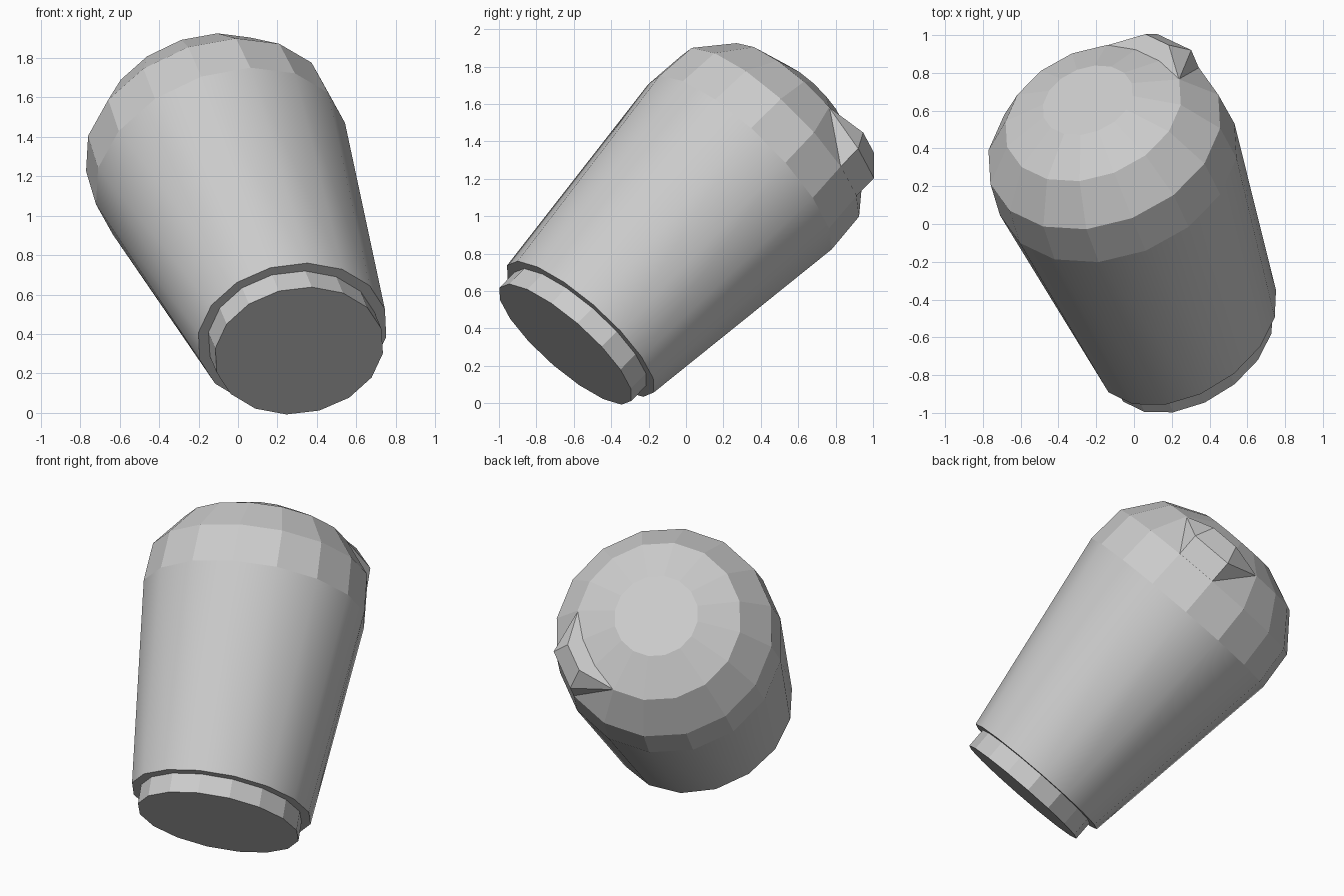
import bpy, bmesh, math
from mathutils import Vector

if "Cube" in bpy.data.objects:
    bpy.data.objects.remove(bpy.data.objects["Cube"])

# Tilted frame: n runs along the cup, u points towards the spout, w sideways
BASE = Vector((0.31, -0.645, 0.315))
n = Vector((-0.287, 0.672, 0.683)).normalized()
u = Vector((0.597, 0.699, -0.391))
u = (u - n * u.dot(n)).normalized()
w = u.cross(n).normalized()
SIDES, PHASE = 16, math.radians(14.5)


def place(a, b, t):
    return BASE + u * a + w * b + n * t


def finish(bm, name):
    bmesh.ops.recalc_face_normals(bm, faces=bm.faces)
    me = bpy.data.meshes.new(name)
    bm.to_mesh(me)
    bm.free()
    ob = bpy.data.objects.new(name, me)
    bpy.context.collection.objects.link(ob)
    return ob


def lathe(name, profile, smooth_bands=()):
    """Closed solid through oval rings given as (radius u, radius w, height)."""
    bm = bmesh.new()
    rings = []
    for ru, rw, t in profile:
        angs = [PHASE + 2 * math.pi * i / SIDES for i in range(SIDES)]
        rings.append([bm.verts.new(place(ru * math.cos(a), rw * math.sin(a), t)) for a in angs])
    for k in range(len(rings) - 1):
        for i in range(SIDES):
            j = (i + 1) % SIDES
            f = bm.faces.new((rings[k][i], rings[k][j], rings[k + 1][j], rings[k + 1][i]))
            f.smooth = k in smooth_bands
    bm.faces.new(rings[0])
    bm.faces.new(rings[-1])
    return finish(bm, name)


# Cup: oval foot and lip, smooth tapered wall, faceted domed lid
lathe("cup", [(0.495, 0.415, 0.0), (0.495, 0.415, 0.12), (0.55, 0.47, 0.12),
              (0.667, 0.667, 1.39), (0.648, 0.648, 1.628),
              (0.49, 0.49, 1.834), (0.25, 0.25, 1.935)], smooth_bands=(2,))

# Spout: faceted wedge rising from one side of the lid edge
bm = bmesh.new()
half = [(0.635, 0.126, 1.628), (0.635, 0.126, 1.768), (0.543, 0.087, 1.879),
        (0.406, 0.271, 1.833), (0.40, 0.10, 1.62)]
turn = PHASE - math.pi / SIDES
for a, b, t in half:
    for d in (b, -b):
        bm.verts.new(place(a * math.cos(turn) - d * math.sin(turn),
                           a * math.sin(turn) + d * math.cos(turn), t))
bmesh.ops.convex_hull(bm, input=bm.verts)
bmesh.ops.dissolve_limit(bm, angle_limit=0.02, verts=bm.verts, edges=bm.edges)
finish(bm, "spout")
